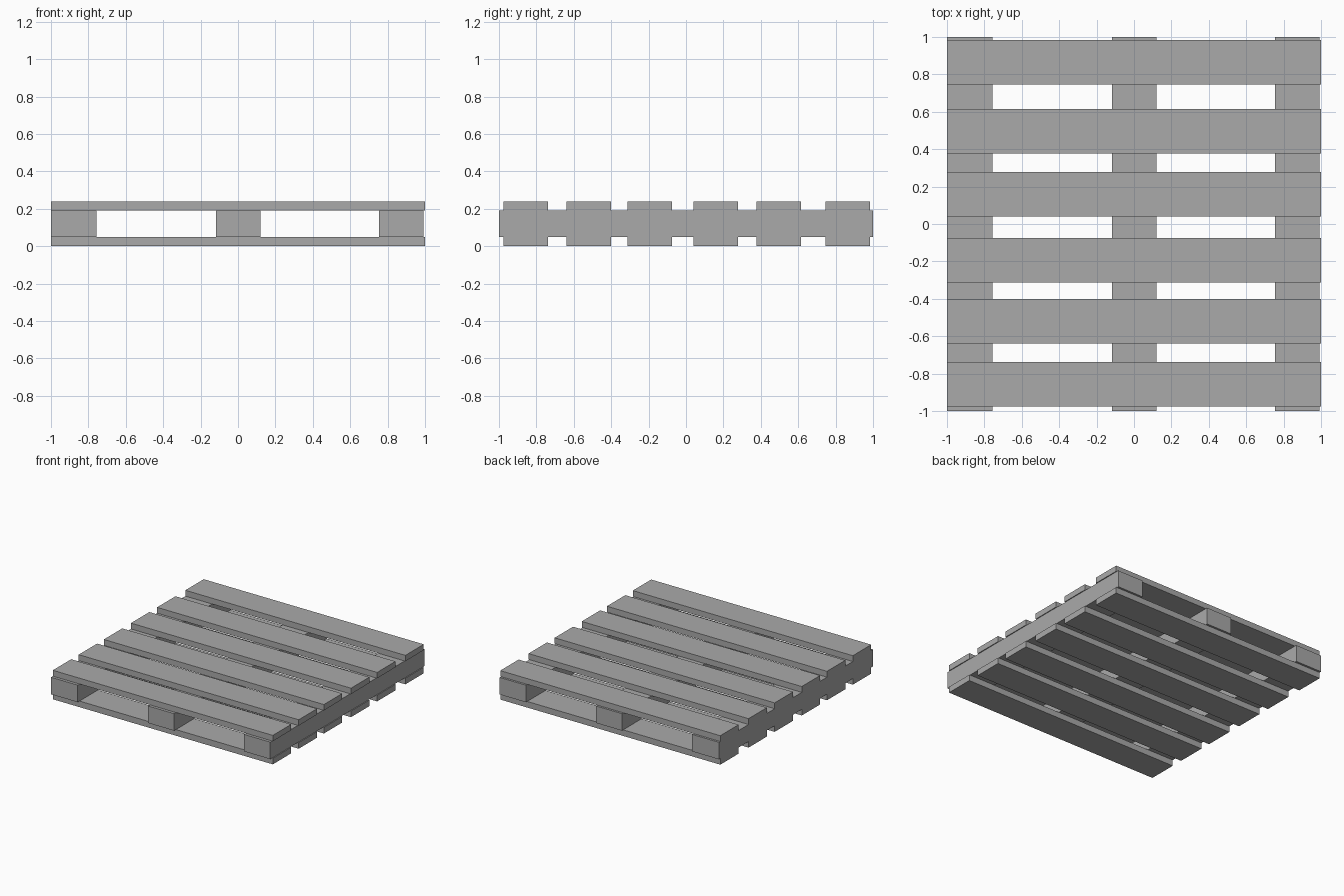
import bpy

cube = bpy.data.objects.get("Cube")
if cube:
    bpy.data.objects.remove(cube, do_unlink=True)

# Single flat grey for the whole pallet
grey = bpy.data.materials.new("pallet_grey")
grey.use_nodes = True
COLOUR = (0.4, 0.4, 0.4, 1)
grey.diffuse_color = COLOUR
grey.node_tree.nodes["Principled BSDF"].inputs["Base Color"].default_value = COLOUR


def box(name, x, y, z):
    """Box spanning the given (min, max) ranges."""
    spans = (x, y, z)
    bpy.ops.mesh.primitive_cube_add(size=1, location=[(a + b) / 2 for a, b in spans])
    obj = bpy.context.object
    obj.name = name
    obj.scale = [b - a for a, b in spans]
    bpy.ops.object.transform_apply(location=False, rotation=False, scale=True)
    obj.data.materials.append(grey)
    return obj


BOTTOM, TOP, HEIGHT = 0.05, 0.19, 0.238
SLAT_HALF = 0.119

# Three stringers running front to back
for name, x in (("right", (-1, -0.757)), ("middle", (-0.117, 0.119)), ("left", (0.755, 0.993))):
    box(name + "_stringer", x, (-1, 1), (BOTTOM, TOP))

# Matching slats across the top and bottom
for i, y in enumerate((-0.857, -0.521, -0.194, 0.158, 0.497, 0.864), 1):
    span = (y - SLAT_HALF, y + SLAT_HALF)
    box(f"top_slat_{i}", (-1, 1), span, (TOP, HEIGHT))
    box(f"bottom_slat_{i}", (-1, 1), span, (0, BOTTOM))
